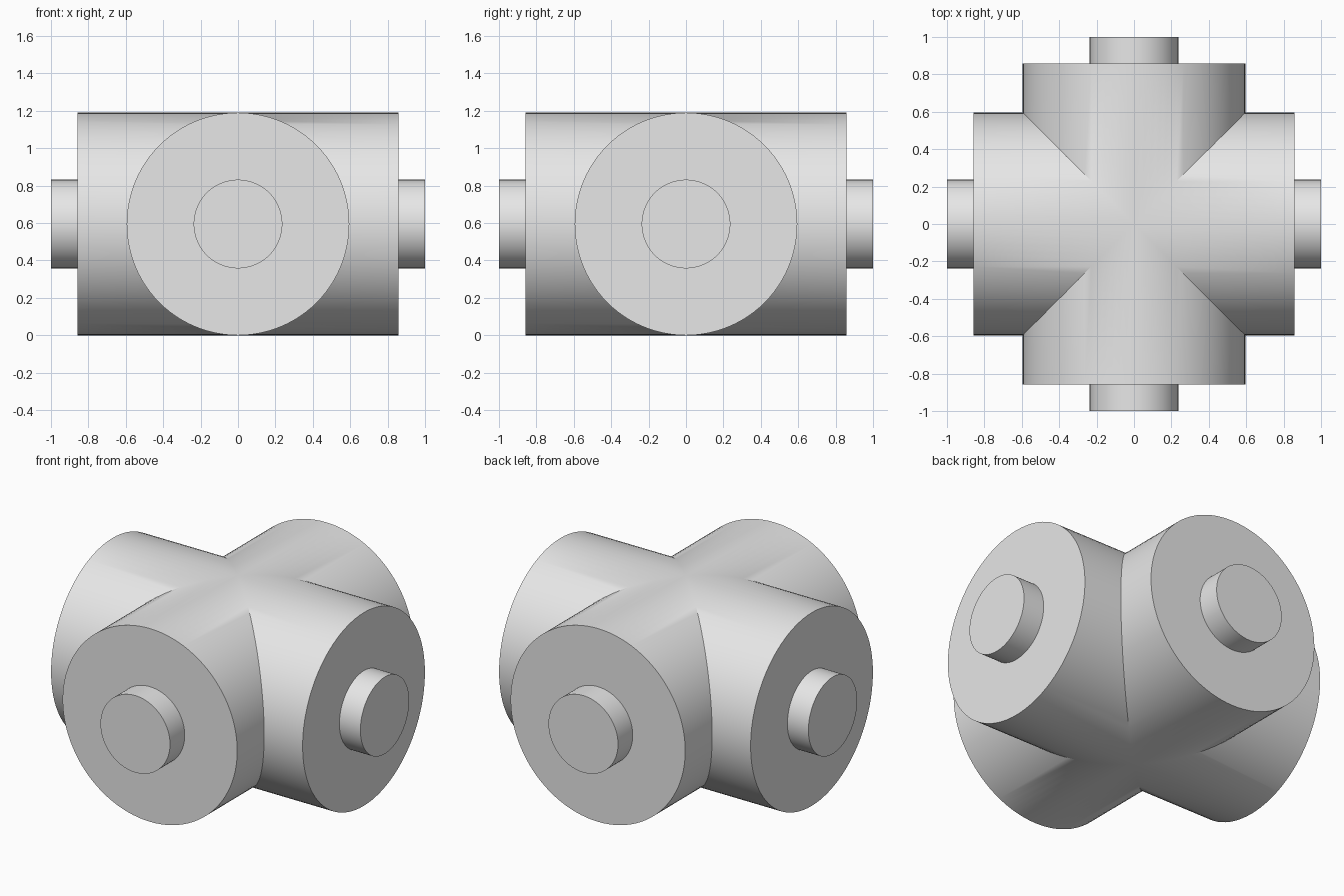
import bpy
import bmesh
from math import cos, sin, pi, radians
from mathutils import Matrix, Vector

cube = bpy.data.objects.get("Cube")
if cube:
    bpy.data.objects.remove(cube, do_unlink=True)

PIPE_R, PIPE_END = 0.595, 0.857
STUB_R, STUB_END = 0.237, 1.0
SIDES = 96

grey = bpy.data.materials.new("plain grey")
grey.use_nodes = True
colour = (0.8, 0.8, 0.8, 1)
grey.diffuse_color = colour
grey.node_tree.nodes["Principled BSDF"].inputs["Base Color"].default_value = colour

bm = bmesh.new()


def ring(turn, radius, reach):
    """Circle of vertices around an arm's axis; reach None gives the mitred seam."""
    verts = []
    for i in range(SIDES):
        a = 2 * pi * i / SIDES
        y, z = radius * cos(a), radius * sin(a)
        x = abs(y) if reach is None else reach
        verts.append(bm.verts.new(turn @ Vector((x, y, z + PIPE_R))))
    return verts


# Four arms, each running from the mitred seam to the tip of its stub
for quarter in range(4):
    turn = Matrix.Rotation(quarter * pi / 2, 3, 'Z')
    rings = [ring(turn, PIPE_R, None), ring(turn, PIPE_R, PIPE_END),
             ring(turn, STUB_R, PIPE_END), ring(turn, STUB_R, STUB_END)]
    for inner, outer in zip(rings, rings[1:]):
        for i in range(SIDES):
            j = (i + 1) % SIDES
            bm.faces.new((inner[i], inner[j], outer[j], outer[i]))
    bm.faces.new(rings[-1])

# Weld the arms along their seams
bmesh.ops.remove_doubles(bm, verts=bm.verts[:], dist=0.0005)
bmesh.ops.recalc_face_normals(bm, faces=bm.faces[:])

mesh = bpy.data.meshes.new("cross_pipe")
bm.to_mesh(mesh)
bm.free()
mesh.materials.append(grey)
pipe = bpy.data.objects.new("cross_pipe", mesh)
bpy.context.collection.objects.link(pipe)

bpy.ops.object.select_all(action='DESELECT')
pipe.select_set(True)
bpy.context.view_layer.objects.active = pipe
bpy.ops.object.shade_smooth_by_angle(angle=radians(30))
